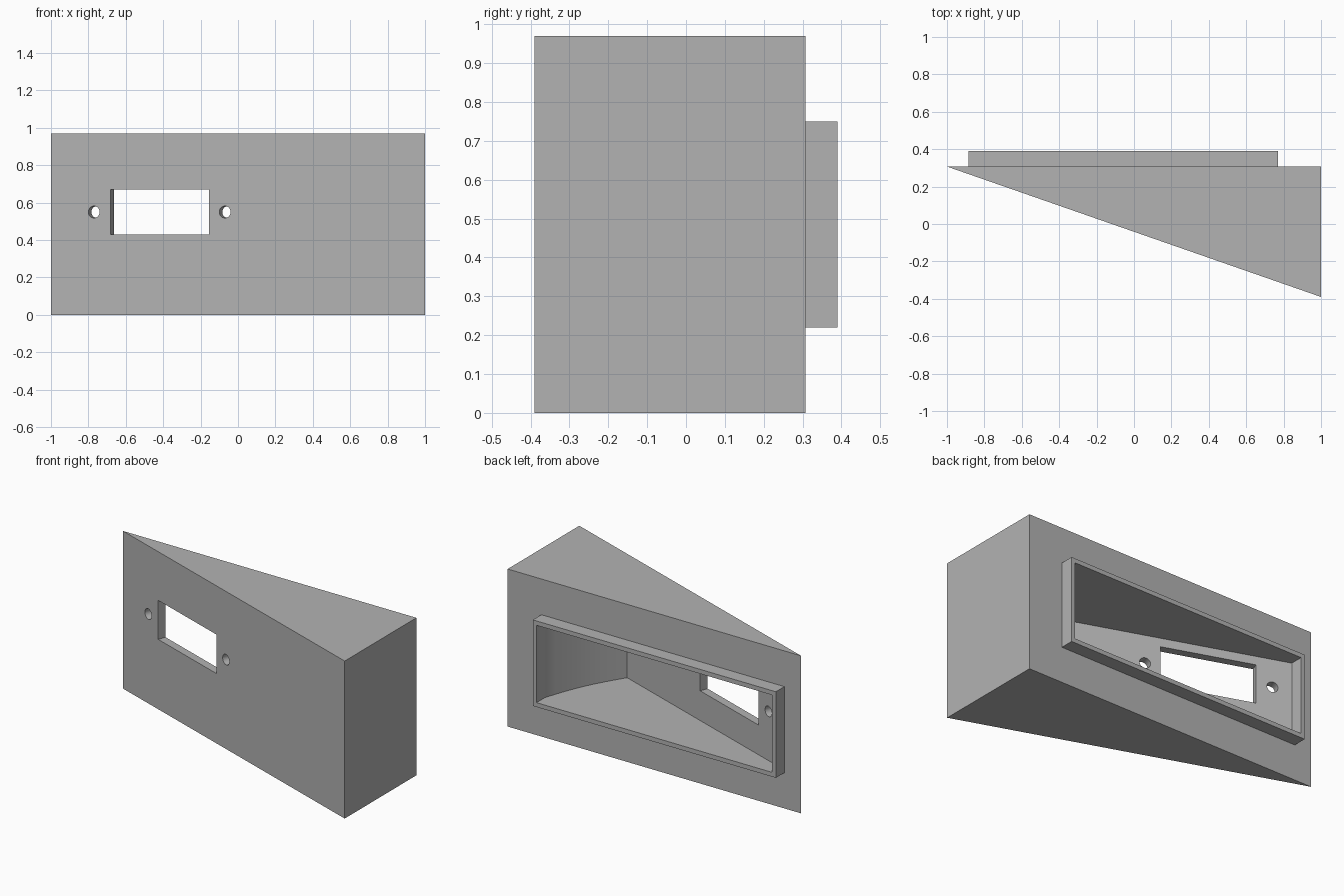
import bpy, bmesh, math
from mathutils import Vector, Matrix

cube = bpy.data.objects.get("Cube")
if cube:
    bpy.data.objects.remove(cube, do_unlink=True)

HEIGHT, BACK, FRONT, REAR = 0.97, 0.307, -0.39, 0.39
SLOPE = (FRONT - BACK) / 2
WALL = 0.053
MID_Z = 0.55

grey = bpy.data.materials.new("plain grey")
grey.use_nodes = True
colour = (0.45, 0.45, 0.45, 1)
grey.diffuse_color = colour
grey.node_tree.nodes["Principled BSDF"].inputs["Base Color"].default_value = colour


def slope_y(x):
    return BACK + SLOPE * (x + 1)


def prism(name, outline, z0, z1):
    """Upright prism from a plan outline."""
    bm = bmesh.new()
    base = bm.faces.new([bm.verts.new((x, y, z0)) for x, y in outline])
    grown = bmesh.ops.extrude_face_region(bm, geom=[base])
    verts = [v for v in grown["geom"] if isinstance(v, bmesh.types.BMVert)]
    bmesh.ops.translate(bm, vec=(0, 0, z1 - z0), verts=verts)
    bmesh.ops.recalc_face_normals(bm, faces=bm.faces)
    return add_object(name, bm)


def add_object(name, bm):
    mesh = bpy.data.meshes.new(name)
    bm.to_mesh(mesh)
    bm.free()
    mesh.materials.append(grey)
    obj = bpy.data.objects.new(name, mesh)
    bpy.context.collection.objects.link(obj)
    return obj


def combine(target, tool, operation):
    """Apply a boolean and remove its tool."""
    tool.hide_render = True
    mod = target.modifiers.new(operation, 'BOOLEAN')
    mod.operation, mod.solver, mod.object = operation, 'EXACT', tool
    bpy.context.view_layer.objects.active = target
    bpy.ops.object.modifier_apply(modifier=mod.name)
    bpy.data.objects.remove(tool, do_unlink=True)


def panel_frame(x):
    """Frame on the sloping front, with y square to the panel."""
    turn = Matrix.Rotation(math.atan(SLOPE), 4, 'Z')
    return Matrix.Translation((x, slope_y(x), MID_Z)) @ turn


# Wedge body and raised rear rim
body = prism("wedge_housing", [(-1, BACK), (1, FRONT), (1, BACK)], 0, HEIGHT)
rim = prism("rear_rim", [(-0.885, BACK - 0.01), (0.77, BACK - 0.01),
                         (0.77, REAR), (-0.885, REAR)], 0.22, 0.75)
combine(body, rim, 'UNION')

# Cavity following the sloping panel, with a gently bowed deep end
left, right, deep_x = -0.86, 0.745, 0.52
deep = Vector((deep_x, slope_y(deep_x) + WALL))
lip = Vector((right, BACK))
bow = Vector((lip.y - deep.y, deep.x - lip.x)).normalized() * 0.02
end = [deep.lerp(lip, i / 8) + bow * math.sin(math.pi * i / 8) for i in range(9)]
outline = [(left, 0.5), (left, slope_y(left) + WALL)]
outline += [tuple(p) for p in end] + [(right, 0.5)]
combine(body, prism("cavity_cutter", outline, 0.247, 0.723), 'DIFFERENCE')

# Connector window
bm = bmesh.new()
bmesh.ops.create_cube(bm, size=1, matrix=panel_frame(-0.418)
                      @ Matrix.Diagonal((0.556, 0.2, 0.24, 1)))
combine(body, add_object("window_cutter", bm), 'DIFFERENCE')

# Screw holes on either side
for x in (-0.77, -0.07):
    bm = bmesh.new()
    bmesh.ops.create_cone(bm, cap_ends=True, segments=32, radius1=0.032,
                          radius2=0.032, depth=0.2, matrix=panel_frame(x)
                          @ Matrix.Rotation(math.pi / 2, 4, 'X'))
    combine(body, add_object("screw_hole_cutter", bm), 'DIFFERENCE')

bpy.ops.object.select_all(action='DESELECT')
body.select_set(True)
bpy.context.view_layer.objects.active = body
bpy.ops.object.shade_smooth_by_angle(angle=math.radians(20))
